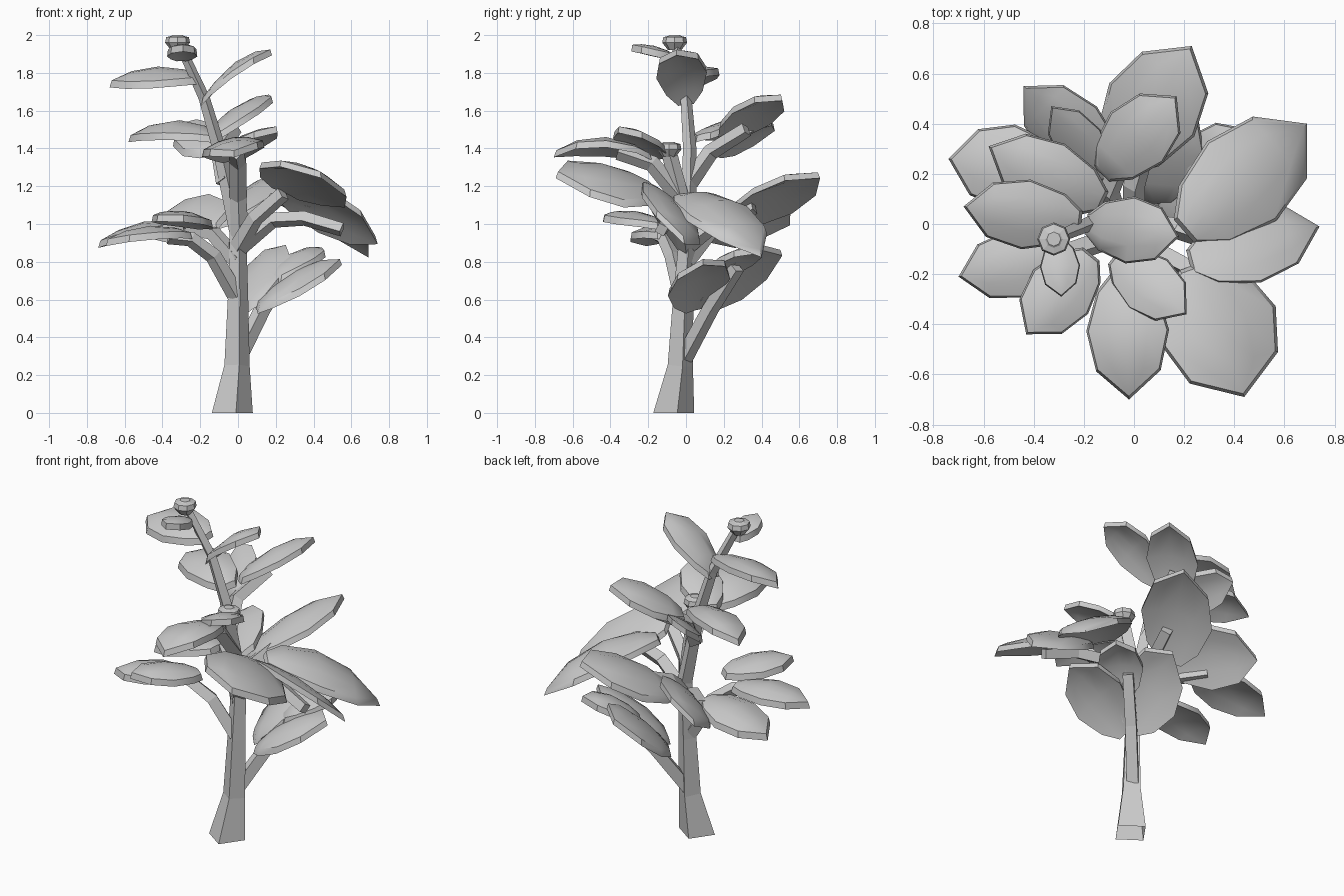
import bpy
import bmesh
import math
from mathutils import Vector

cube = bpy.data.objects.get("Cube")
if cube:
    bpy.data.objects.remove(cube, do_unlink=True)

# One plain grey for the whole plant
GREY = (0.6, 0.6, 0.6, 1.0)
grey = bpy.data.materials.new("plain_grey")
grey.use_nodes = True
grey.diffuse_color = GREY
for node in grey.node_tree.nodes:
    if node.type == 'BSDF_PRINCIPLED':
        node.inputs["Base Color"].default_value = GREY


def finish(bm, name):
    mesh = bpy.data.meshes.new(name)
    bm.to_mesh(mesh)
    bm.free()
    mesh.materials.append(grey)
    obj = bpy.data.objects.new(name, mesh)
    bpy.context.collection.objects.link(obj)
    return obj


def tube(name, path, radii, sides=5, spin=0.0):
    """Faceted tube through the path, with a radius at each point; open where it meets the ground."""
    points = [Vector(p) for p in path]
    last = len(points) - 1
    grounded = points[0].z == 0
    bm = bmesh.new()
    rings = []
    for i, point in enumerate(points):
        along = points[min(i + 1, last)] - points[max(i - 1, 0)]
        if i == 0 and grounded:
            along = Vector((0, 0, 1))
        turn = Vector((0, 0, 1)).rotation_difference(along.normalized())
        ring = []
        for k in range(sides):
            a = spin + math.tau * k / sides
            spoke = Vector((math.cos(a), math.sin(a), 0)) * radii[i]
            ring.append(bm.verts.new(point + turn @ spoke))
        rings.append(ring)
    for low, high in zip(rings, rings[1:]):
        for k in range(sides):
            n = (k + 1) % sides
            bm.faces.new((low[k], low[n], high[n], high[k]))
    if not grounded:
        bm.faces.new(rings[0][::-1])
    bm.faces.new(rings[-1])
    return finish(bm, name)


# Leaf outline: distance along the leaf and share of the half width
OUTLINE = ((0, 0.3), (0.16, 0.72), (0.47, 1), (0.78, 0.78), (1, 0))


def leaf(name, base, tip, half_width, roll=0.0, arch=0.05):
    """Pointed, domed leaf with a flared rim; roll lifts its left edge."""
    base, tip = Vector(base), Vector(tip)
    axis = tip - base
    flat = Vector((axis.x, axis.y, 0)).normalized()
    side = Vector((-flat.y, flat.x, roll)) * half_width
    bm = bmesh.new()
    # Upper skin, then a slightly larger lower skin
    for size, drop in ((0.95, 0), (1, 0.037)):
        rows = []
        for t, w in OUTLINE:
            row = []
            for s in (-1, -0.5, 0, 0.5, 1):
                point = base + axis * (0.5 + (t - 0.5) * size) + side * (w * s * size)
                point.z += arch * 4 * t * (1 - t) - 0.25 * half_width * (w * s) ** 2 - drop
                row.append(bm.verts.new(point))
            rows.append(row)
        for near, far in zip(rows, rows[1:]):
            for k in range(len(near) - 1):
                bm.faces.new((near[k], far[k], far[k + 1], near[k + 1]))
    bmesh.ops.remove_doubles(bm, verts=bm.verts, dist=0.0001)
    bmesh.ops.bridge_loops(bm, edges=[e for e in bm.edges if e.is_boundary])
    bmesh.ops.recalc_face_normals(bm, faces=bm.faces)
    obj = finish(bm, name)
    bpy.ops.object.select_all(action='DESELECT')
    obj.select_set(True)
    bpy.context.view_layer.objects.active = obj
    bpy.ops.object.shade_smooth_by_angle(angle=math.radians(35))


def bud(name, x, y, z):
    profile = ((0.035, -0.045), (0.066, -0.005), (0.06, 0.024), (0.035, 0.03), (0.028, 0.035))
    tube(name, [(x, y, z + h) for r, h in profile], [r for r, h in profile], 8)


# Square trunk, leaning towards the right at the top
tube("trunk",
     [(-0.03, -0.065, 0), (-0.005, -0.03, 0.25), (0, -0.015, 0.6), (0, 0.01, 0.95),
      (-0.1, 0.02, 1.4), (-0.18, 0, 1.67), (-0.3, -0.05, 1.93)],
     (0.11, 0.068, 0.055, 0.045, 0.036, 0.03, 0.024), sides=4, spin=math.radians(10))

# Branches
branches = {
    "low_back_branch": [(0, -0.01, 0.29), (0.13, 0.13, 0.55), (0.27, 0.27, 0.77)],
    "right_branch": [(-0.01, -0.02, 0.62), (-0.13, -0.07, 0.83), (-0.25, -0.11, 0.92), (-0.37, -0.14, 0.93)],
    "right_back_branch": [(0, 0, 0.8), (-0.13, 0.12, 0.95), (-0.3, 0.28, 0.98)],
    "left_branch": [(0, 0, 0.87), (0.18, -0.02, 1.02), (0.35, -0.08, 1.03), (0.55, -0.13, 0.97)],
    "left_front_branch": [(0, 0, 0.88), (0.09, -0.11, 1.03), (0.24, -0.19, 1.16)],
    "back_branch": [(0, 0, 0.88), (0, 0.15, 1.0), (0.06, 0.36, 1.09)],
    "front_branch": [(0.01, 0, 0.92), (0, -0.03, 1.15), (0, -0.09, 1.38)],
    "front_twig": [(0, -0.03, 1.14), (0, -0.18, 1.32), (-0.01, -0.36, 1.38)],
    "upper_back_branch": [(-0.07, 0.02, 1.22), (-0.1, 0.13, 1.38), (-0.02, 0.32, 1.5)],
}
for name, path in branches.items():
    tube(name, path, [0.047 - 0.003 * i for i in range(len(path))], sides=4)

# Lowest leaves at the back left
leaf("low_back_leaf", (0.1, 0.08, 0.6), (0.14, 0.51, 0.87), 0.165, roll=-0.6)
leaf("low_left_leaf", (0.1, 0.05, 0.58), (0.55, 0.09, 0.82), 0.165, roll=0.28)
leaf("low_left_back_leaf", (0.2, 0.15, 0.73), (0.45, 0.38, 0.88), 0.13)

# Middle leaves on the right
leaf("right_front_leaf", (-0.17, -0.12, 1.01), (-0.43, -0.44, 1.05), 0.14, arch=0.04)
leaf("right_leaf", (-0.25, -0.11, 0.96), (-0.7, -0.21, 0.92), 0.14)
leaf("right_back_leaf", (-0.28, 0.2, 1.01), (-0.74, 0.26, 0.91), 0.17)
leaf("back_right_leaf", (-0.08, 0.2, 1.04), (-0.44, 0.55, 1.03), 0.145, roll=-0.8)

# Large leaves on the left and back
leaf("left_front_leaf", (0.25, -0.16, 1.2), (0.44, -0.69, 1.28), 0.24, roll=-0.43)
leaf("left_leaf", (0.22, -0.15, 1.2), (0.74, -0.01, 0.93), 0.155, roll=-0.6)
leaf("left_back_leaf", (0.2, -0.03, 1.17), (0.69, 0.4, 0.86), 0.21, roll=0.12, arch=0.1)
leaf("back_leaf", (-0.07, 0.23, 1.02), (0.23, 0.71, 1.28), 0.2, roll=-0.25)

# Front leaves around the lower bud
leaf("front_leaf", (-0.03, -0.18, 1.37), (-0.02, -0.7, 1.39), 0.165, roll=0.15, arch=0.08)
leaf("small_front_leaf", (-0.08, -0.13, 1.38), (0.21, -0.36, 1.52), 0.125, arch=0.03)
bud("lower_bud", 0, -0.09, 1.4)

# Upper leaves at the back
leaf("upper_back_leaf", (-0.13, 0.2, 1.48), (0.17, 0.51, 1.69), 0.145, roll=-0.2)
leaf("upper_narrow_leaf", (-0.11, 0.18, 1.42), (-0.33, 0.47, 1.53), 0.1, roll=-0.7, arch=0.02)
leaf("upper_right_leaf", (-0.12, 0.09, 1.48), (-0.58, 0.31, 1.47), 0.14, roll=-0.2, arch=0.07)

# Crown leaves and top bud
leaf("crown_right_leaf", (-0.21, 0.01, 1.79), (-0.68, 0.07, 1.76), 0.14, roll=-0.25)
leaf("crown_left_leaf", (-0.19, 0, 1.67), (0.18, -0.05, 1.93), 0.135, roll=0.12, arch=0.065)
leaf("crown_small_leaf", (-0.3, -0.06, 1.9), (-0.29, -0.29, 1.95), 0.08, arch=0.02)
bud("top_bud", -0.32, -0.06, 1.965)
